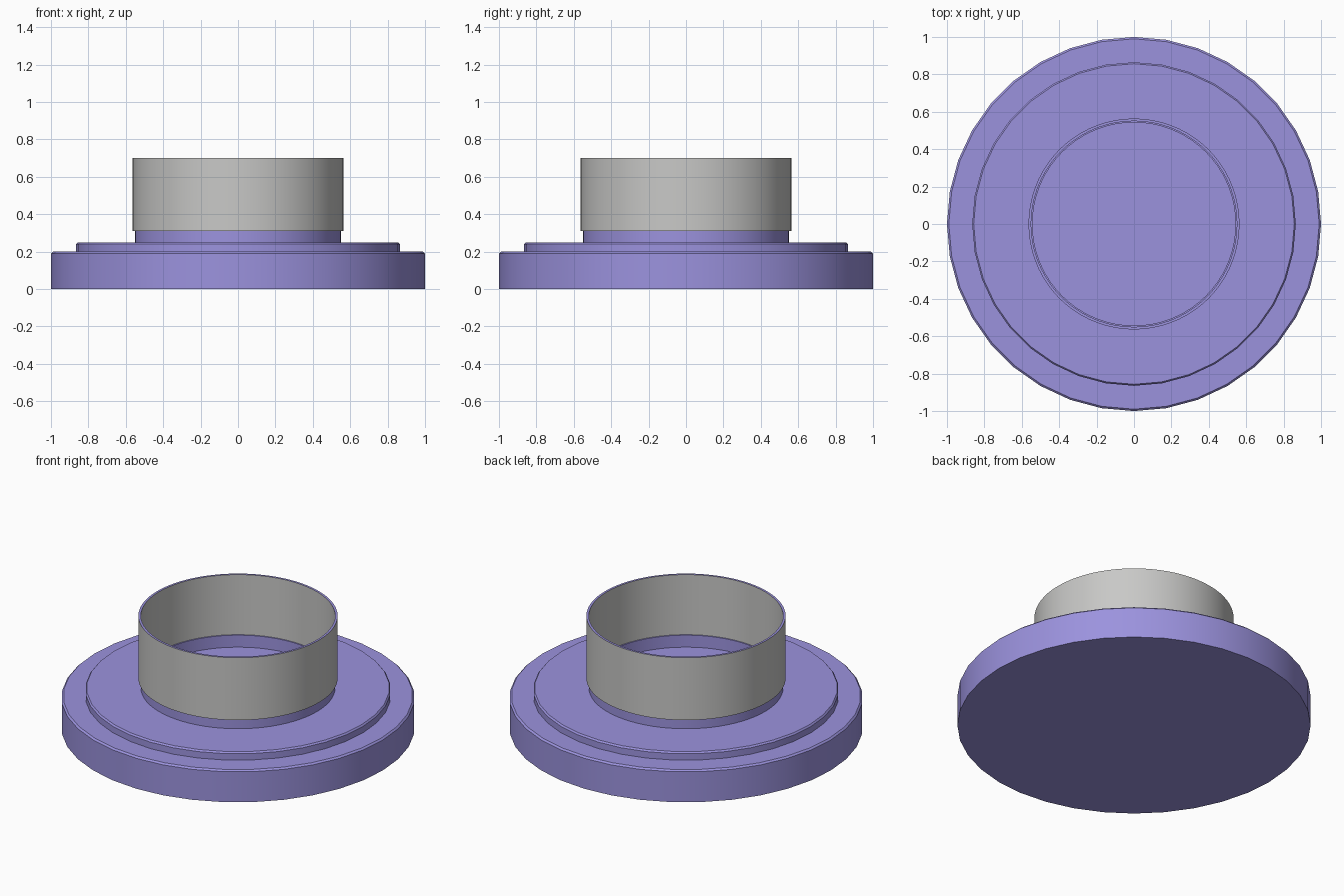
import bpy, math

if "Cube" in bpy.data.objects:
    bpy.data.objects.remove(bpy.data.objects["Cube"])

def material(name, rgb):
    m = bpy.data.materials.new(name)
    m.diffuse_color = (*rgb, 1)
    m.use_nodes = True
    m.node_tree.nodes["Principled BSDF"].inputs["Base Color"].default_value = m.diffuse_color
    return m

purple = material("soft purple", (0.33, 0.29, 0.73))
grey = material("light grey", (0.58, 0.58, 0.57))

def lathe(name, profile, sides, mats, closed=False, band_mats=None):
    """Spin (radius, z) points around z; open profiles get capped ends."""
    verts, faces, idx = [], [], []
    for r, z in profile:
        for i in range(sides):
            a = 2 * math.pi * i / sides
            verts.append((r * math.cos(a), r * math.sin(a), z))
    n = len(profile)
    for k in range(n if closed else n - 1):
        p, q = k * sides, ((k + 1) % n) * sides
        for i in range(sides):
            j = (i + 1) % sides
            faces.append((p + i, p + j, q + j, q + i))
            idx.append(band_mats[k] if band_mats else 0)
    if not closed:
        faces.append(tuple(reversed(range(sides))))
        faces.append(tuple(range((n - 1) * sides, n * sides)))
        idx += [0, 0]
    me = bpy.data.meshes.new(name)
    me.from_pydata(verts, [], faces)
    for m in mats:
        me.materials.append(m)
    for f, m in zip(me.polygons, idx):
        f.material_index = m
    ob = bpy.data.objects.new(name, me)
    bpy.context.collection.objects.link(ob)
    bpy.context.view_layer.objects.active = ob
    ob.select_set(True)
    bpy.ops.object.shade_smooth_by_angle(angle=math.radians(30))
    ob.select_set(False)
    return ob

# Stepped base disc with slightly softened rims
lathe("base", [(1.0, 0), (1.0, 0.19), (0.99, 0.2), (0.865, 0.2),
               (0.865, 0.24), (0.857, 0.25)], 36, [purple])

# Short collar carrying the ring
lathe("collar", [(0.55, 0.245), (0.55, 0.325), (0.543, 0.325), (0.543, 0.245)],
      72, [purple], closed=True)

# Tall ring: grey walls, purple top and bottom edges
lathe("ring", [(0.564, 0.31), (0.564, 0.7), (0.55, 0.7), (0.55, 0.31)],
      72, [purple, grey], closed=True, band_mats=[1, 0, 1, 0])
